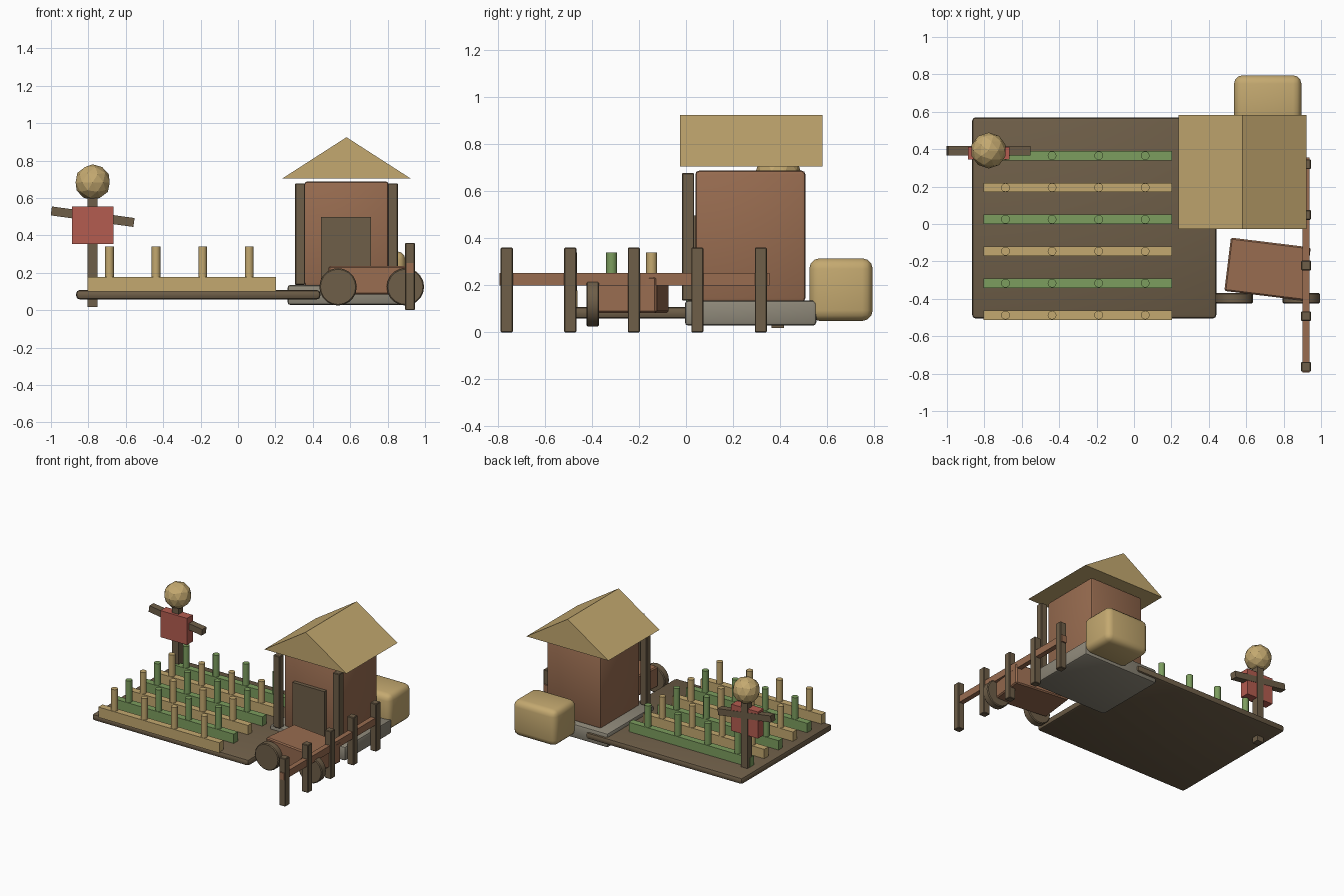
import bpy, bmesh, math
from mathutils import Matrix, Vector

cube = bpy.data.objects.get("Cube")
if cube:
    bpy.data.objects.remove(cube, do_unlink=True)


def material(name, rgb):
    """Flat material from an sRGB 0-255 colour."""
    lin = []
    for c in rgb:
        c /= 255
        lin.append(c / 12.92 if c <= 0.04045 else ((c + 0.055) / 1.055) ** 2.4)
    m = bpy.data.materials.new(name)
    m.diffuse_color = (*lin, 1)
    m.use_nodes = True
    bsdf = next(n for n in m.node_tree.nodes if n.type == 'BSDF_PRINCIPLED')
    bsdf.inputs["Base Color"].default_value = (*lin, 1)
    return m


DARK = material("dark wood", (110, 94, 72))
STRAW = material("straw", (196, 169, 112))
PLANK = material("red brown plank", (152, 108, 80))
CLOTH = material("red cloth", (180, 92, 80))
LEAF = material("leaf green", (124, 157, 94))
STONE = material("grey stone", (142, 136, 121))


def finish(bm, name, mat, loc=(0, 0, 0), rot=(0, 0, 0), smooth=False):
    bmesh.ops.recalc_face_normals(bm, faces=bm.faces)
    me = bpy.data.meshes.new(name)
    bm.to_mesh(me)
    bm.free()
    me.materials.append(mat)
    ob = bpy.data.objects.new(name, me)
    ob.location, ob.rotation_euler = loc, rot
    bpy.context.collection.objects.link(ob)
    if smooth:
        bpy.ops.object.select_all(action='DESELECT')
        ob.select_set(True)
        bpy.context.view_layer.objects.active = ob
        bpy.ops.object.shade_smooth_by_angle(angle=math.radians(35))
    return ob


def box(name, mat, lo, hi, rot=(0, 0, 0), bevel=0.0, segments=2):
    """Box between two corners, turned about its centre."""
    lo, hi = Vector(lo), Vector(hi)
    bm = bmesh.new()
    bmesh.ops.create_cube(bm, size=1)
    bmesh.ops.scale(bm, vec=hi - lo, verts=bm.verts)
    if bevel:
        bmesh.ops.bevel(bm, geom=bm.edges[:], offset=bevel, segments=segments,
                        profile=0.5, affect='EDGES')
    return finish(bm, name, mat, (lo + hi) / 2, rot, bevel > 0)


def cylinder(name, mat, loc, radius, depth, sides, rot=(0, 0, 0), bevel=0.0):
    bm = bmesh.new()
    bmesh.ops.create_cone(bm, cap_ends=True, segments=sides, radius1=radius,
                          radius2=radius, depth=depth)
    if bevel:
        rims = [e for e in bm.edges if abs(e.verts[0].co.z - e.verts[1].co.z) < 1e-5]
        bmesh.ops.bevel(bm, geom=rims, offset=bevel, segments=1, affect='EDGES')
    return finish(bm, name, mat, loc, rot, True)


# Field with alternating crop rows
box("field", DARK, (-0.865, -0.505, 0.058), (0.44, 0.57, 0.108), bevel=0.018)
for i in range(6):
    y = -0.487 + 0.1705 * i
    mat, crop = (STRAW, "wheat") if i % 2 == 0 else (LEAF, "green")
    box(f"{crop}_row_{i}", mat, (-0.805, y - 0.025, 0.10), (0.203, y + 0.025, 0.178))
    for j in range(4):
        cylinder(f"{crop}_stalk_{i}_{j}", mat, (-0.687 + 0.249 * j, y, 0.25),
                 0.0235, 0.18, 12)

# Hut
box("hut_foundation", STONE, (0.265, -0.005, 0.028), (0.895, 0.555, 0.135), bevel=0.015)
box("hut_walls", PLANK, (0.355, 0.04, 0.13), (0.805, 0.508, 0.688), bevel=0.015)
box("hut_door", DARK, (0.445, 0.012, 0.135), (0.71, 0.05, 0.498))
for side in (-1, 1):
    x = 0.58 + side * 0.248
    box("hut_post_" + ("left" if side > 0 else "right"), DARK,
        (x - 0.027, -0.017, 0.135), (x + 0.027, 0.035, 0.678), bevel=0.004, segments=1)

# Gable roof prism
bm = bmesh.new()
face = bm.faces.new([bm.verts.new(p) for p in
                     ((0.238, -0.026, 0.705), (0.922, -0.026, 0.705), (0.58, -0.026, 0.925))])
ext = bmesh.ops.extrude_face_region(bm, geom=[face])
bmesh.ops.translate(bm, vec=(0, 0.608, 0),
                    verts=[v for v in ext["geom"] if isinstance(v, bmesh.types.BMVert)])
finish(bm, "hut_roof", STRAW)

# Hay bale behind the hut
box("hay_bale", STRAW, (0.535, 0.525, 0.048), (0.895, 0.795, 0.315), bevel=0.045, segments=3)

# Cart
box("cart_body", PLANK, (0.499, -0.385, 0.083), (0.929, -0.098, 0.236),
    rot=(0, 0, math.radians(-7)), bevel=0.008, segments=1)
for name, x in (("right", 0.535), ("left", 0.895)):
    cylinder("cart_wheel_" + name, DARK, (x, -0.397, 0.125), 0.1, 0.055, 20,
             rot=(math.pi / 2, 0, 0), bevel=0.006)

# Fence
box("fence_rail", PLANK, (0.901, -0.795, 0.2), (0.939, 0.355, 0.253))
for i in range(5):
    y = -0.763 + 0.2705 * i
    box(f"fence_post_{i}", DARK, (0.894, y - 0.026, 0), (0.946, y + 0.026, 0.36),
        bevel=0.004, segments=1)

# Scarecrow
box("scarecrow_pole", DARK, (-0.804, 0.364, 0.018), (-0.75, 0.417, 0.62))
box("scarecrow_arms", DARK, (-1.0, 0.366, 0.476), (-0.554, 0.416, 0.524),
    rot=(0, math.radians(8), 0))
box("scarecrow_shirt", CLOTH, (-0.888, 0.344, 0.355), (-0.666, 0.413, 0.555))
bm = bmesh.new()
bmesh.ops.create_icosphere(bm, subdivisions=2, radius=0.096)
finish(bm, "scarecrow_head", STRAW, (-0.777, 0.393, 0.684))
